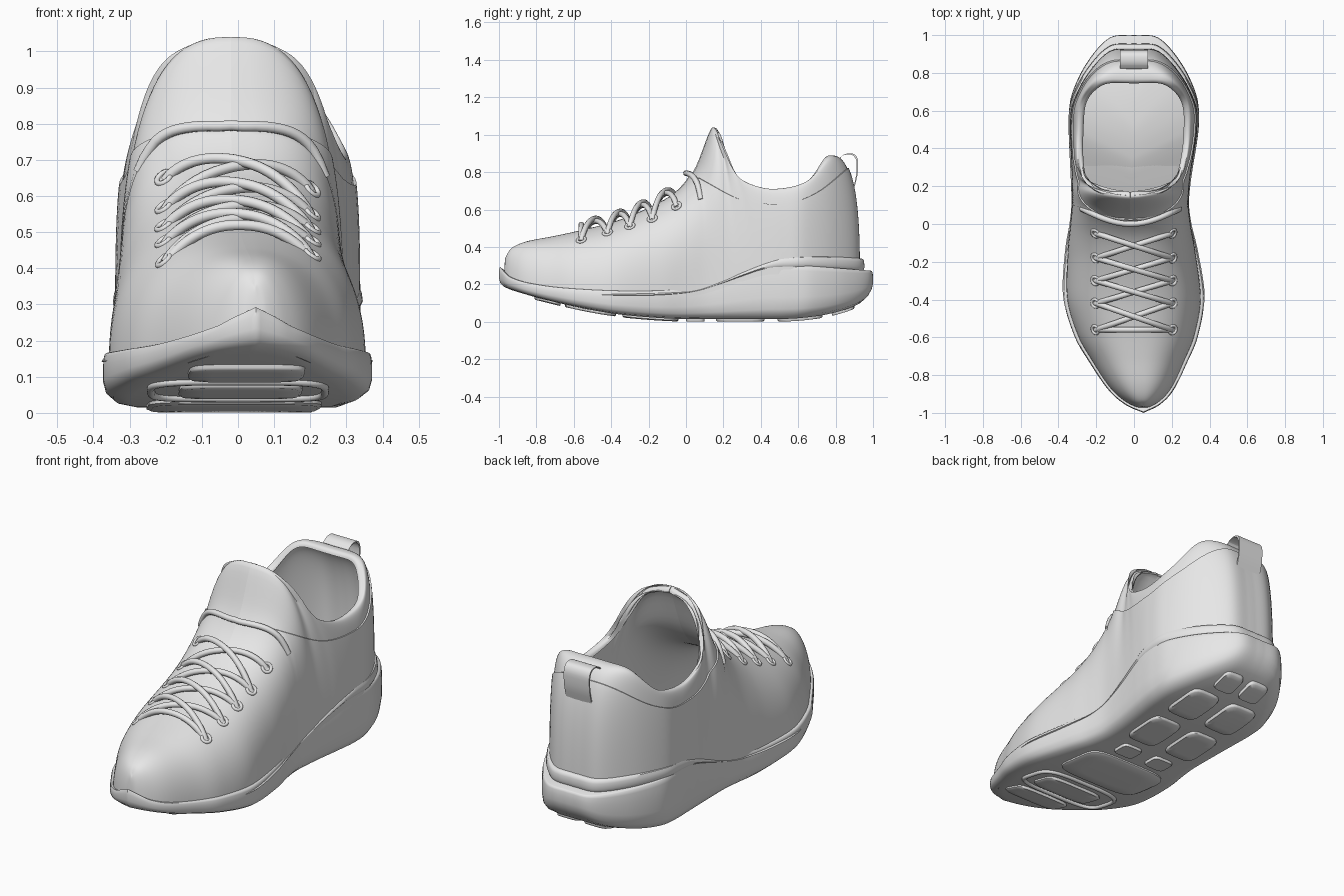
import bpy
import bmesh
from math import sin, cos, pi
from mathutils import Vector
from mathutils.bvhtree import BVHTree

if "Cube" in bpy.data.objects:
    bpy.data.objects.remove(bpy.data.objects["Cube"])

grey = bpy.data.materials.new("light grey")
grey.use_nodes = True
grey.diffuse_color = (0.8, 0.8, 0.8, 1)
grey.node_tree.nodes["Principled BSDF"].inputs["Base Color"].default_value = (0.8, 0.8, 0.8, 1)


def smooth_key(keys, x):
    """Smooth value through (x, value) keys, level at peaks and dips."""
    if x <= keys[0][0]:
        return keys[0][1]
    if x >= keys[-1][0]:
        return keys[-1][1]
    i = max(k for k in range(len(keys) - 1) if keys[k][0] <= x)

    def slope(k):
        a, m, b = keys[max(k - 1, 0)], keys[k], keys[min(k + 1, len(keys) - 1)]
        turning = (m[1] - a[1]) * (b[1] - m[1]) <= 0 and a is not m and b is not m
        return 0 if turning else (b[1] - a[1]) / (b[0] - a[0])

    (xa, a), (xb, b) = keys[i], keys[i + 1]
    h = xb - xa
    t = (x - xa) / h
    return ((1 + 2 * t) * (1 - t) ** 2 * a + t * (1 - t) ** 2 * h * slope(i)
            + t * t * (3 - 2 * t) * b + t * t * (t - 1) * h * slope(i + 1))


def smooth_row(rows, v):
    """Smooth point through equally spaced rows, v from 0 to 1."""
    last = len(rows) - 1
    keys = range(last + 1)
    return [smooth_key([(k, rows[k][c]) for k in keys], v * last) for c in range(len(rows[0]))]


# Height lines along the length
SOLE_TOP = [(-1, .3), (-.94, .24), (-.8, .2), (-.6, .177), (-.3, .165), (-.1, .17),
            (.1, .2), (.3, .264), (.43, .3), (.55, .303), (.7, .295), (1, .272)]
SOLE_BOTTOM = [(-1, .19), (-.8, .13), (-.6, .082), (-.4, .045), (-.2, .024), (0, .015),
               (.5, .015), (.7, .03), (.85, .065), (.95, .11), (1, .16)]
BAND_TOP = [(-1, .15), (0, .16), (.2, .22), (.3, .264), (.43, .316), (.52, .34), (.7, .35), (1, .335)]
SEAM = [(0, .81), (.1, .75), (.3, .65), (.5, .63), (.7, .69), (.88, .83)]
BEND = [(-1, .05), (-.7, .02), (-.4, 0), (.1, -.02), (.6, 0), (1, 0)]

# Rib roundness, rib lean and upper width from toe to heel
FULLNESS = [(0, 2.4), (.25, 2.4), (.35, 2.7), (.46, 3.6), (.53, 2.7), (.59, 2.2),
            (.65, 2.2), (.71, 2.5), (.8, 3), (1, 2.7)]
LEAN = [(0, 1.6), (.5, 1.6), (.7, 1)]
WIDTH = [(0, .96), (.3, .965), (.45, 1.015), (.6, 1), (1, 1)]

# Sole outline x, y and the matching instep or collar point x, y, z
ROWS = [(0, -1, 0, -.965, .345), (.09, -.957, 0, -.93, .395), (.17, -.88, 0, -.85, .43),
        (.255, -.735, 0, -.71, .457), (.325, -.59, 0, -.56, .49), (.368, -.38, 0, -.37, .54),
        (.345, -.15, 0, -.18, .62), (.317, 0, 0, -.05, .7), (.305, .12, 0, .04, .82),
        (.31, .22, 0, .135, 1.04), (.317, .3, .14, .15, .995), (.323, .36, .22, .19, .87),
        (.33, .43, .27, .26, .765), (.338, .55, .295, .46, .71), (.328, .68, .28, .65, .75),
        (.25, .85, .2, .75, .87), (.13, .985, .1, .775, .89), (0, 1, 0, .775, .89)]
STEPS = 120
SAMPLES = [smooth_row(ROWS, k / STEPS) for k in range(STEPS + 1)]


def finish(obj):
    bpy.ops.object.select_all(action='DESELECT')
    obj.select_set(True)
    bpy.context.view_layer.objects.active = obj
    bpy.ops.object.shade_smooth_by_angle(angle=.85)
    return obj


def mirrored_grid(name, rows, closed=False):
    """Skin a grid of points and its mirror image, bent along the foot axis."""
    bm = bmesh.new()
    for side in (1, -1):
        grid = [[bm.verts.new((side * max(x, 0) + smooth_key(BEND, y), y, z))
                 for x, y, z in row] for row in rows]
        for lower, upper in zip(grid, grid[1:]):
            for k in range(len(lower) - 1):
                quad = [lower[k], upper[k], upper[k + 1], lower[k + 1]]
                bm.faces.new(quad[::side])
    bmesh.ops.remove_doubles(bm, verts=bm.verts, dist=.0003)
    if closed:
        bmesh.ops.recalc_face_normals(bm, faces=bm.faces)
    mesh = bpy.data.meshes.new(name)
    bm.to_mesh(mesh)
    bm.free()
    mesh.materials.append(grey)
    obj = bpy.data.objects.new(name, mesh)
    bpy.context.collection.objects.link(obj)
    return finish(obj)


# Sole layers: profile is (height fraction, inset) from bottom centre to top centre
def sole_layer(name, profile, bottom, top, size_x=1, size_y=1):
    rows = []
    for bx, by, *_ in SAMPLES:
        row = []
        for f, inset in profile:
            y = by * (1 - inset * .35) * size_y
            low, high = bottom(y), top(y)
            row.append((bx * (1 - inset) * size_x, y, low + f * (high - low)))
        rows.append(row)
    mirrored_grid(name, rows, closed=True)


def sole_top(y):
    return smooth_key(SOLE_TOP, y)


def sole_bottom(y):
    return smooth_key(SOLE_BOTTOM, y)


sole_layer("midsole", [(0, 1), (0, .6), (0, .2), (.05, .08), (.18, .02), (.4, 0), (.7, 0),
                       (.9, .006), (.98, .015), (1, .03), (1, .3), (1, 1)], sole_bottom, sole_top, 1.01)
sole_layer("heel_band", [(0, 1), (0, .1), (.2, .03), (.5, 0), (.8, .008), (.95, .02), (1, .05), (1, 1)],
           lambda y: sole_top(y) - .03, lambda y: max(smooth_key(BAND_TOP, y), sole_top(y) - .029),
           1.02, .955)


# Upper: each rib rises from the sole to the instep ridge or the collar
def rib_point(sample, v, s):
    bx, by, tx, ty, tz = sample
    power = 2 / smooth_key(FULLNESS, v)
    out, up = max(cos(s * pi / 2), 0) ** power, sin(s * pi / 2) ** power
    bx, by = bx * smooth_key(WIDTH, v), by * .93 if by > 0 else max(by * .985, -.972)
    bz = sole_top(by) - .05
    return Vector((tx + (bx - tx) * out, ty + (by - ty) * out ** smooth_key(LEAN, v),
                   bz + (tz - bz) * up))


def seam_limit(sample, v):
    low, high = 0, 1
    for _ in range(24):
        mid = (low + high) / 2
        x, y, z = rib_point(sample, v, mid)
        if y < .02 or z < smooth_key(SEAM, y):
            low = mid
        else:
            high = mid
    return low


def rib(sample, v, end):
    return [rib_point(sample, v, end * s / 26) for s in range(27)]


def inward(p, depth, drop):
    """Point moved towards the middle of the foot opening."""
    step = (Vector((0, .48, 0)) - Vector((p.x, p.y, 0))).normalized() * depth
    return p + step - Vector((0, 0, drop))


# The sock sits just under the upper, rolls over the collar and lines the inside
sock_rows, upper_rows = [], []
for n, sample in enumerate(SAMPLES):
    v = n / STEPS
    outer = rib(sample, v, 1)
    lip = [inward(outer[-1], depth, drop) for depth, drop in ((.015, .002), (.022, .006), (.027, .013))]
    lining = [inward(p, .03, .022) for p in reversed(outer)]
    sock_rows.append([inward(p, .008, 0) for p in outer] + lip + lining)
    panel = rib(sample, v, seam_limit(sample, v))
    upper_rows.append(panel + [inward(panel[-1], .014, .002)])
sock = mirrored_grid("inner_sock", sock_rows)
upper = mirrored_grid("upper", upper_rows)

# Heel pull tab: outer strip, then back along its inner side
tab = [(.82, .86), (.835, .888), (.87, .9), (.905, .892), (.921, .85), (.916, .78), (.898, .71)]
tab = [smooth_row(tab, k / 20) for k in range(21)]
mirrored_grid("heel_tab", [[(0, y, z), (.04, y, z), (.075, y, z),
                            (.075, y - .008, z - .006), (0, y - .008, z - .006)] for y, z in tab], closed=True)


# Tread pads following the underside
def tread_pad(name, x, y, half_width, half_length):
    start, span = (-pi / 2, pi) if x == 0 else (0, 2 * pi)
    rows = []
    for scale, drop in ((1, -.012), (1, .008), (.95, .014), (.6, .014), (.3, .014), (0, .014)):
        row = []
        for k in range(41):
            a = start + span * k / 40
            c, s = cos(a), sin(a)
            round_off = scale / (abs(c) ** 5 + abs(s) ** 5) ** .2
            py = y + half_length * s * round_off
            row.append((x + half_width * c * round_off, py, sole_bottom(py) - drop))
        rows.append(row)
    mirrored_grid(name, rows, closed=True)


tread_pad("toe_pad", 0, -.74, .16, .07)
tread_pad("ball_pad", 0, -.52, .17, .08)
tread_pad("arch_pad", 0, -.19, .24, .15)
for n, (x, y, w, l) in enumerate([(.1, .05, .06, .05), (.12, .29, .09, .13),
                                  (.12, .61, .09, .12), (.08, .84, .06, .06)]):
    tread_pad("tread_pair_%d" % (n + 1), x, y, w, l)


def tube(name, points, radius, cyclic=False):
    data = bpy.data.curves.new(name, 'CURVE')
    data.dimensions = '3D'
    data.bevel_depth, data.bevel_resolution, data.use_fill_caps = radius, 3, True
    spline = data.splines.new('POLY')
    spline.points.add(len(points) - 1)
    for p, co in zip(spline.points, points):
        p.co = (*co, 1)
    spline.use_cyclic_u = cyclic
    spline.use_smooth = True
    data.materials.append(grey)
    obj = bpy.data.objects.new(name, data)
    bpy.context.collection.objects.link(obj)


# Raised ring around the ball pad
ring = []
for k in range(64):
    c, s = cos(k * pi / 32), sin(k * pi / 32)
    r = 1 / (c ** 4 + s ** 4) ** .25
    y = -.51 + .125 * s * r
    ring.append((.24 * c * r, y, sole_bottom(y) - .002))
tube("ball_ring", ring, .012, True)

# Laces and eyelets resting on the surface
trees = [BVHTree.FromPolygons([v.co for v in o.data.vertices], [p.vertices for p in o.data.polygons])
         for o in (upper, sock)]


def surface(x, y):
    hits = [t.ray_cast(Vector((x, y, 2)), Vector((0, 0, -1))) for t in trees]
    hits = [h for h in hits if h[0] is not None]
    return max(hits, key=lambda h: h[0].z)[:2]


def lace(name, start, end, bow=0, lift=.03):
    points = []
    for k in range(33):
        t = k / 32
        arch = max(sin(pi * t), 0)
        x = start[0] + (end[0] - start[0]) * t
        y = start[1] + (end[1] - start[1]) * t - bow * arch
        points.append((x, y, surface(x, y)[0].z - .012 + lift * arch ** .6 + .012 * arch))
    tube(name, points, .015)


eyelets = [-.56, -.42, -.3, -.18, -.05]
lace("lace_bottom", (-.19, eyelets[0]), (.19, eyelets[0]))
for n, (front, back) in enumerate(zip(eyelets, eyelets[1:])):
    lace("lace_under_%d" % n, (-.2, front), (.2, back))
    lace("lace_over_%d" % n, (.2, front), (-.2, back), 0, .045)
lace("lace_top", (-.275, .08), (.24, .08), .08, .04)
for y in eyelets:
    for side in (-1, 1):
        spot, normal = surface(side * .205, y)
        bpy.ops.mesh.primitive_torus_add(major_radius=.022, minor_radius=.008, major_segments=20,
                                         minor_segments=8, location=spot,
                                         rotation=normal.to_track_quat('Z', 'Y').to_euler())
        eyelet = bpy.context.object
        eyelet.name = "eyelet"
        eyelet.data.materials.append(grey)
        finish(eyelet)
